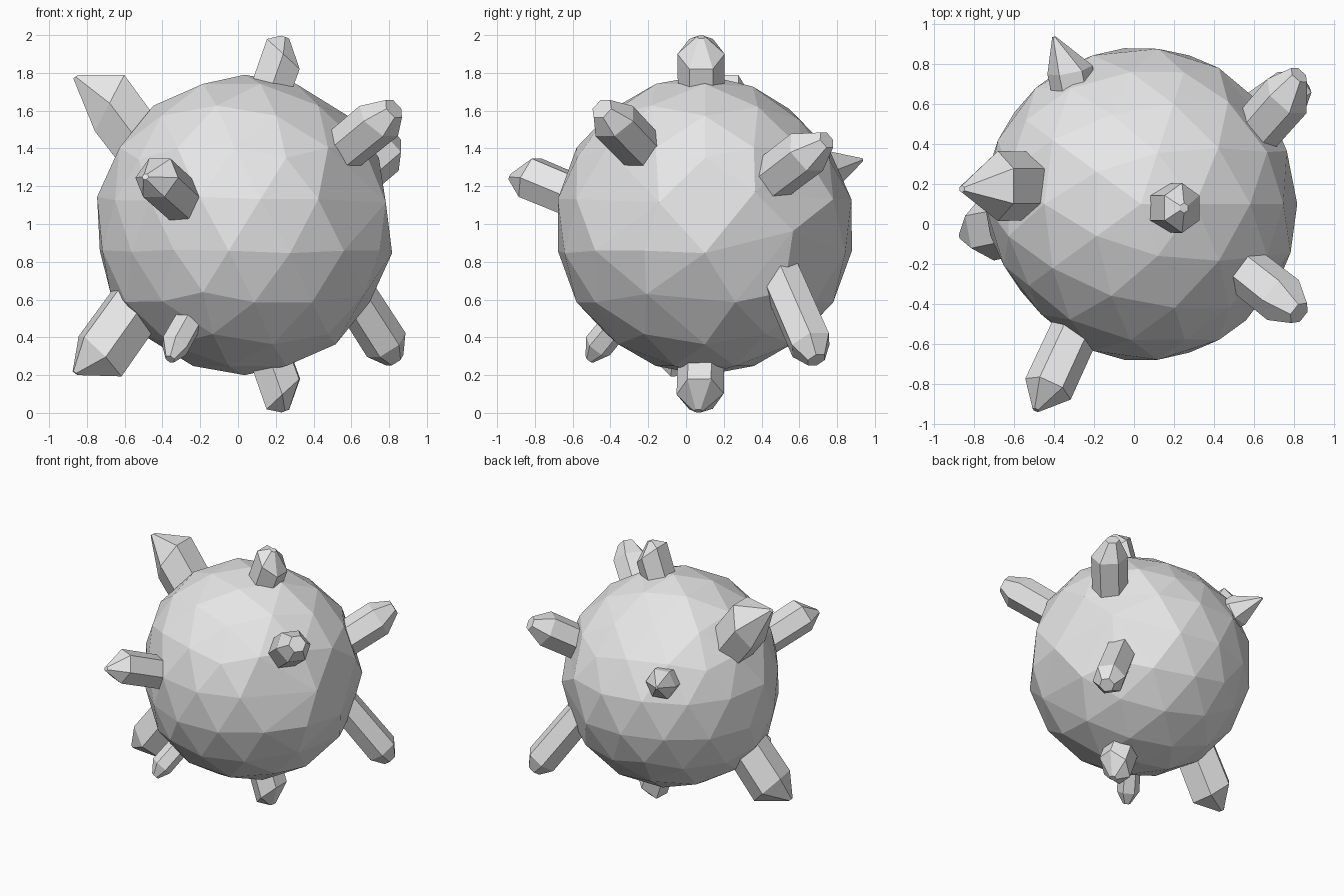
import bpy
import bmesh
import math
from mathutils import Vector

cube = bpy.data.objects.get("Cube")
if cube:
    bpy.data.objects.remove(cube, do_unlink=True)

grey = bpy.data.materials.new("stone_grey")
grey.use_nodes = True
colour = (0.8, 0.8, 0.8, 1)
grey.diffuse_color = colour
grey.node_tree.nodes["Principled BSDF"].inputs["Base Color"].default_value = colour


def add_object(name, bm):
    bmesh.ops.recalc_face_normals(bm, faces=bm.faces[:])
    mesh = bpy.data.meshes.new(name)
    bm.to_mesh(mesh)
    bm.free()
    mesh.materials.append(grey)
    obj = bpy.data.objects.new(name, mesh)
    bpy.context.collection.objects.link(obj)


def on_ball(azimuth, height):
    """Unit direction at an azimuth in degrees and a height from -1 to 1."""
    a, flat = math.radians(azimuth), math.sqrt(1 - height * height)
    return Vector((flat * math.cos(a), flat * math.sin(a), height))


def boulder(center, radius, dents, merges):
    """Faceted ball: icosahedron with every edge split in three, worn flat in places."""
    bm = bmesh.new()
    bmesh.ops.create_icosphere(bm, subdivisions=1, radius=1)
    bmesh.ops.subdivide_edges(bm, edges=bm.edges[:], cuts=2, use_grid_fill=True)
    for v in bm.verts:
        v.co.normalize()
    # Neighbouring corners joined into one, giving larger facets
    for first, second, target in merges:
        pair = [min(bm.verts, key=lambda v: (v.co - on_ball(*spot)).length)
                for spot in (first, second)]
        bmesh.ops.pointmerge(bm, verts=pair, merge_co=on_ball(*target))
    for v in bm.verts:
        out = v.co.normalized()
        r = radius
        for direction, depth in dents:
            closeness = out.dot(Vector(direction).normalized())
            r -= depth * max(0, (closeness - 0.8) / 0.2)
        v.co = Vector(center) + out * r
    add_object("boulder", bm)


def crystal(name, base, shoulder, tip, radius, blunt=0.15, slant=(0, 0, 0), roll=0):
    """Six-sided prism rooted in the boulder, with a slanted shoulder and an off-axis point."""
    base, shoulder, tip = Vector(base), Vector(shoulder), Vector(tip)
    axis = (shoulder - base).normalized()
    turn = axis.to_track_quat('Z', 'Y')
    root, rim, end = [], [], []
    bm = bmesh.new()
    for i in range(6):
        a = math.radians(60 * i + roll)
        side = turn @ Vector((radius * math.cos(a), radius * math.sin(a), 0))
        root.append(bm.verts.new(base - axis * 0.1 + side * 0.97))
        rim.append(bm.verts.new(shoulder + side + axis * side.dot(Vector(slant))))
        end.append(bm.verts.new(tip + side * blunt))
    for low, high in ((root, rim), (rim, end)):
        for i in range(6):
            j = (i + 1) % 6
            bm.faces.new((low[i], low[j], high[j], high[i]))
    bm.faces.new(root[::-1])
    bm.faces.new(end)
    add_object(name, bm)


# Ball with worn patches at the front right and upper back, and larger facets on the left
boulder((0.035, 0.1, 0.995), 0.795,
        [((-0.75, -0.65, 0), 0.045), ((0.1, 0.7, 0.7), 0.03)],
        [((12, 0.17), (36, 0.17), (20, 0.22)),
         ((-12, 0.17), (-36, 0.17), (-18, 0.15)),
         ((24, -0.17), (48, -0.17), (36, -0.04)),
         ((-36, -0.45), (-14, -0.52), (-26, -0.46))])

# Matching crystals above and below
crystal("top_crystal", (0.14, 0.08, 1.62), (0.24, 0.08, 1.9), (0.25, 0.08, 1.99),
        0.125, 0.2, (-0.45, 0, 0))
crystal("bottom_crystal", (0.14, 0.08, 0.38), (0.24, 0.075, 0.1), (0.25, 0.065, 0.01),
        0.125, 0.2, (-0.45, 0, 0))

# Large crystals on the right
crystal("upper_right_crystal", (-0.5, 0.19, 1.4), (-0.68, 0.19, 1.64), (-0.86, 0.175, 1.78),
        0.175, 0.1, (0.38, 0, 0.29))
crystal("lower_right_crystal", (-0.53, 0.02, 0.58), (-0.73, -0.02, 0.3), (-0.86, -0.06, 0.21),
        0.165, 0.12, (0.15, 0, -0.1))

# Crystals on the left
crystal("upper_left_front_crystal", (0.58, -0.25, 1.41), (0.745, -0.38, 1.545),
        (0.825, -0.445, 1.61), 0.127, 0.5, (0, 0, -0.25))
crystal("upper_left_back_crystal", (0.58, 0.43, 1.22), (0.765, 0.64, 1.38),
        (0.825, 0.745, 1.445), 0.13, 0.4)
crystal("lower_left_crystal", (0.58, 0.52, 0.68), (0.785, 0.66, 0.36),
        (0.83, 0.69, 0.28), 0.12, 0.45)

# Crystals at the front and back
crystal("front_crystal", (-0.28, -0.5, 1.11), (-0.43, -0.825, 1.245), (-0.49, -0.93, 1.25),
        0.125, 0.15)
crystal("lower_front_crystal", (-0.27, -0.37, 0.47), (-0.335, -0.465, 0.355),
        (-0.36, -0.51, 0.285), 0.08, 0.35)
crystal("back_crystal", (-0.29, 0.62, 1.26), (-0.32, 0.77, 1.285), (-0.4, 0.935, 1.34),
        0.115, 0.08)
